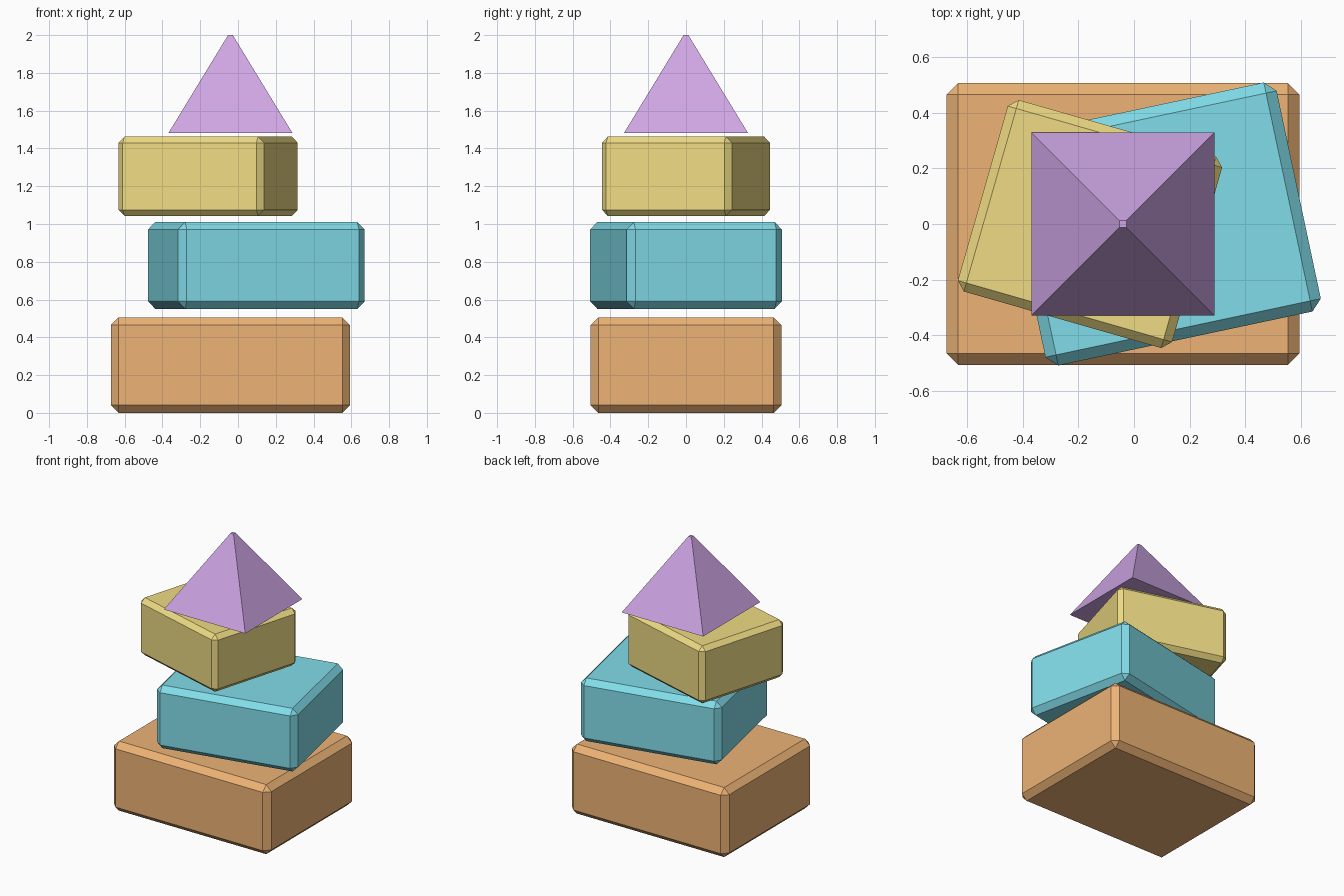
import bpy
from math import radians, sqrt

if "Cube" in bpy.data.objects:
    bpy.data.objects.remove(bpy.data.objects["Cube"])


def paint(obj, name, color):
    mat = bpy.data.materials.new(name)
    mat.diffuse_color = (*color, 1)
    mat.use_nodes = True
    mat.node_tree.nodes["Principled BSDF"].inputs["Base Color"].default_value = mat.diffuse_color
    obj.data.materials.append(mat)


def block(name, size, x, z0, z1, angle, bevel, color):
    """Chamfered box standing between z0 and z1, turned about z."""
    bpy.ops.mesh.primitive_cube_add(size=1, location=(x, 0, (z0 + z1) / 2))
    obj = bpy.context.object
    obj.name = name
    obj.scale = (size[0], size[1], z1 - z0)
    bpy.ops.object.transform_apply(location=False, rotation=False, scale=True)
    obj.rotation_euler.z = radians(angle)
    mod = obj.modifiers.new("chamfer", 'BEVEL')
    mod.width = bevel
    mod.segments = 1
    paint(obj, name + "_paint", color)


# Three stacked blocks
block("bottom_block", (1.266, 1.01), -0.04, 0.0, 0.506, 0, 0.041, (0.85, 0.45, 0.18))
block("middle_block", (1.01, 0.84), 0.097, 0.551, 1.01, 12, 0.039, (0.22, 0.72, 0.82))
block("upper_block", (0.80, 0.715), -0.158, 1.043, 1.462, -16, 0.032, (0.86, 0.71, 0.23))

# Pyramid cap with a tiny flat tip
z0, z1 = 1.482, 2.0
bpy.ops.mesh.primitive_cone_add(vertices=4, radius1=0.328 * sqrt(2), radius2=0.0125 * sqrt(2),
                                depth=z1 - z0, location=(-0.04, 0, (z0 + z1) / 2),
                                rotation=(0, 0, radians(45)))
cap = bpy.context.object
cap.name = "pyramid_cap"
paint(cap, "pyramid_paint", (0.62, 0.38, 0.78))
